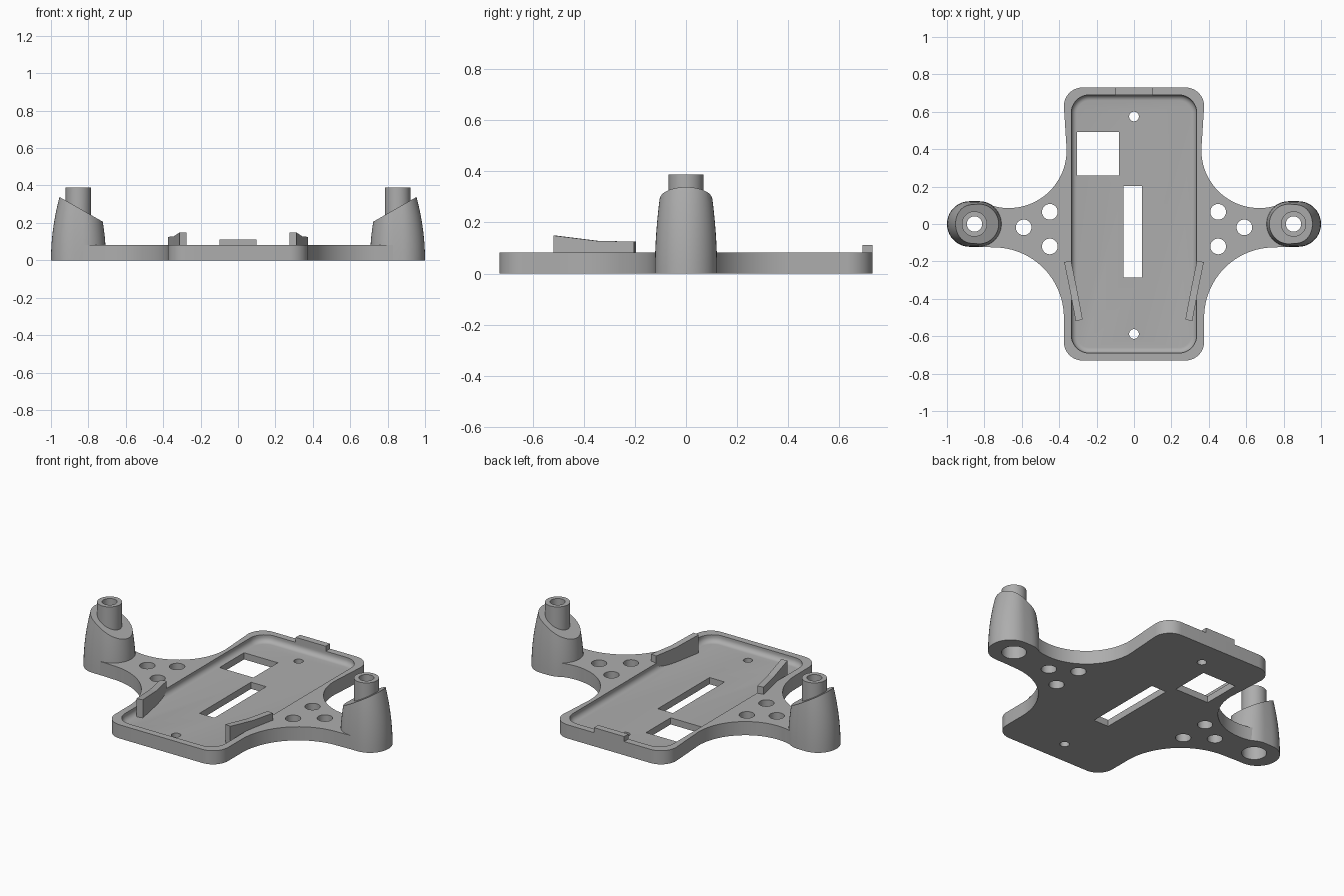
import bpy, bmesh
from math import sin, cos, pi, radians
from mathutils import Vector

cube = bpy.data.objects.get("Cube")
if cube:
    bpy.data.objects.remove(cube)

grey = bpy.data.materials.new("matte grey")
grey.use_nodes = True
grey.diffuse_color = (0.42, 0.42, 0.42, 1)
grey.node_tree.nodes["Principled BSDF"].inputs["Base Color"].default_value = grey.diffuse_color

THICK, FLOOR, POST_X = 0.082, 0.04, 0.853


def arc(cx, cy, r, a0, a1, n=12):
    angles = [radians(a0 + (a1 - a0) * i / n) for i in range(n + 1)]
    return [(cx + r * cos(a), cy + r * sin(a)) for a in angles]


def loft(name, rings):
    """Closed solid through rings of 3D points, listed bottom to top."""
    bm = bmesh.new()
    loops = [[bm.verts.new(p) for p in ring] for ring in rings]
    n = len(loops[0])
    for low, high in zip(loops, loops[1:]):
        for i in range(n):
            j = (i + 1) % n
            bm.faces.new((low[i], low[j], high[j], high[i]))
    bm.faces.new(loops[0][::-1])
    bm.faces.new(loops[-1])
    return finish(name, bm)


def finish(name, bm):
    bmesh.ops.recalc_face_normals(bm, faces=bm.faces)
    mesh = bpy.data.meshes.new(name)
    bm.to_mesh(mesh)
    bm.free()
    mesh.materials.append(grey)
    ob = bpy.data.objects.new(name, mesh)
    bpy.context.collection.objects.link(ob)
    return ob


def prism(name, outline, z0, z1):
    return loft(name, [[(x, y, z) for x, y in outline] for z in (z0, z1)])


def box(name, x0, x1, y0, y1, z0, z1):
    return prism(name, [(x0, y0), (x1, y0), (x1, y1), (x0, y1)], z0, z1)


def cylinder(name, x, y, r, z0, z1):
    return prism(name, arc(x, y, r, 0, 360, 40)[:-1], z0, z1)


def boolean(ob, tools, operation="DIFFERENCE"):
    bpy.context.view_layer.objects.active = ob
    for tool in tools:
        mod = ob.modifiers.new("cut", "BOOLEAN")
        mod.operation, mod.solver, mod.object = operation, "EXACT", tool
        bpy.ops.object.modifier_apply(modifier=mod.name)
        bpy.data.objects.remove(tool)


def smooth(ob):
    bpy.ops.object.select_all(action="DESELECT")
    ob.select_set(True)
    bpy.context.view_layer.objects.active = ob
    bpy.ops.object.shade_smooth_by_angle(angle=radians(30))


def rounded_rect(hx, hy, r):
    pts = []
    for k, (sx, sy) in enumerate(((1, 1), (-1, 1), (-1, -1), (1, -1))):
        pts += arc(sx * (hx - r), sy * (hy - r), r, 90 * k, 90 * k + 90)
    return pts


# Base plate with curved side arms
half = arc(0.275, -0.63, 0.1, -90, 0)
half += arc(0.75, -0.5, 0.375, 180, 90, 24) + [(0.83, -0.122), (0.83, 0.11)]
half += arc(0.67, 0.395, 0.31, 288, 180, 24)
half += arc(0.275, 0.63, 0.1, 0, 90)
outline = half + [(-x, y) for x, y in reversed(half)]
plate = prism("base_plate", outline, 0, THICK)

# Shallow tray with a rounded floor edge
rings = []
for i in range(7):
    a = i / 6 * pi / 2
    inset, z = 0.03 * (1 - sin(a)), FLOOR + 0.03 * (1 - cos(a))
    rings.append([(x, y, z) for x, y in rounded_rect(0.335 - inset, 0.69 - inset, 0.095 - inset)])
rings.append([(x, y, 0.2) for x, y, z in rings[-1]])
cutters = [loft("tray_cutter", rings)]

# Openings in the plate
cutters.append(box("square_cutter", -0.305, -0.08, 0.26, 0.493, -0.1, 0.2))
cutters.append(box("slot_cutter", -0.056, 0.044, -0.286, 0.204, -0.1, 0.2))
for y in (0.575, -0.588):
    cutters.append(cylinder("screw_cutter", 0, y, 0.026, -0.1, 0.2))
for s in (-1, 1):
    for x, y in ((0.45, 0.065), (0.45, -0.12), (0.59, -0.018)):
        cutters.append(cylinder("arm_cutter", s * x, y, 0.042, -0.1, 0.2))
    cutters.append(cylinder("bore_cutter", s * POST_X, 0, 0.068, -0.1, 0.2))
boolean(plate, cutters)
smooth(plate)

# Tapered posts with a slanted top and a hollow pin
for s, side in ((1, "left"), (-1, "right")):
    rings = []
    for i in range(11):
        z = 0.04 * i
        dx, dy = 0.4 * z * z, 0.22 * z * z
        ring = []
        for cx, a0 in ((0.025, -90), (-0.025, 90)):
            for x, y in arc(cx, 0, 0.122, a0, a0 + 180, 20):
                ring.append((s * (POST_X + x * (1 - dx / 0.147)), y * (1 - dy / 0.122), z))
        rings.append(ring)
    post = loft(side + "_post", rings)
    bm = bmesh.new()
    bm.from_mesh(post.data)
    cut = bmesh.ops.bisect_plane(bm, geom=bm.verts[:] + bm.edges[:] + bm.faces[:],
                                 plane_co=(s * 0.712, 0, 0.2), plane_no=(s * -0.14, 0, 0.245),
                                 clear_outer=True)
    edges = [e for e in cut["geom_cut"] if isinstance(e, bmesh.types.BMEdge)]
    bmesh.ops.contextual_create(bm, geom=edges)
    bmesh.ops.recalc_face_normals(bm, faces=bm.faces)
    bm.to_mesh(post.data)
    bm.free()
    boolean(post, [cylinder("pin", s * POST_X, 0, 0.068, 0.1, 0.388)], "UNION")
    boolean(post, [cylinder("hole_cutter", s * POST_X, 0, 0.041, -0.1, 0.5),
                   cylinder("bore_cutter", s * POST_X, 0, 0.068, -0.1, 0.18)])
    smooth(post)

    # Angled guide rail, rising towards the front
    path = [(0.355, -0.2, 0.125), (0.325, -0.345, 0.128), (0.293, -0.515, 0.149)]
    across = Vector((0.98, -0.2)) * 0.019
    rings = []
    for x, y, top in path:
        rings.append([(s * (x + k * across.x), y + k * across.y, z)
                      for k, z in ((-1, FLOOR - 0.005), (1, FLOOR - 0.005), (1, top), (-1, top))])
    loft(side + "_guide_rail", rings)

# Small stop on the back rim
box("back_stop", -0.1, 0.1, 0.69, 0.73, THICK - 0.01, 0.112)
